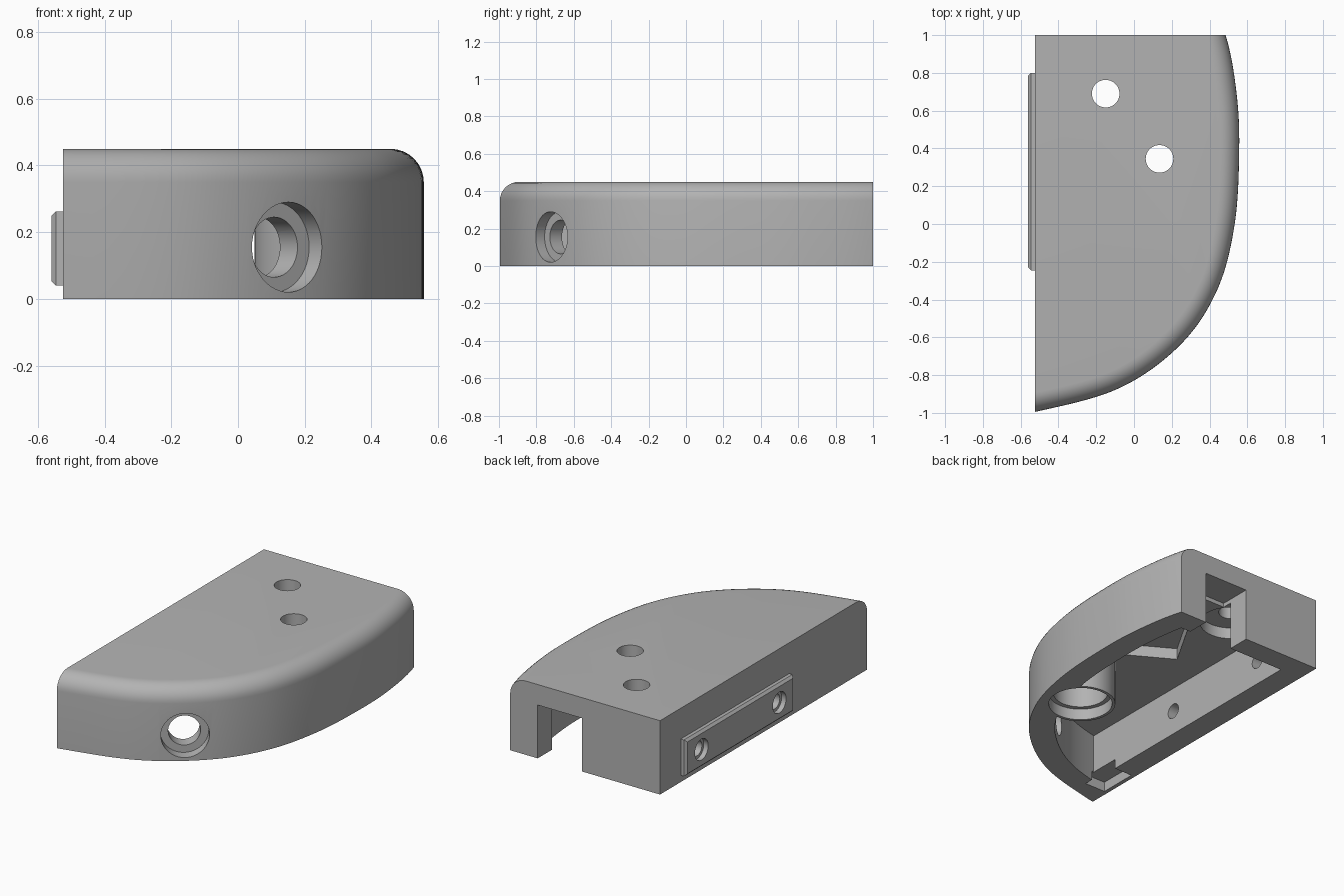
import bpy, bmesh, math
from mathutils import Vector, Matrix
from mathutils.geometry import interpolate_bezier

cube = bpy.data.objects.get("Cube")
if cube:
    bpy.data.objects.remove(cube, do_unlink=True)

grey = bpy.data.materials.new("plain grey")
grey.use_nodes = True
grey.diffuse_color = (0.45, 0.45, 0.45, 1)
grey.node_tree.nodes["Principled BSDF"].inputs["Base Color"].default_value = grey.diffuse_color

# Curved outer edge, running past both flat faces so it can be trimmed
EDGE = [(.36, 1.3), (.485, 1), (.542, .7), (.557, .4), (.533, 0), (.44, -.35),
        (.245, -.64), (-.08, -.87), (-.525, -.995), (-.95, -1.07)]


def smooth_path(points, steps=10):
    p = [Vector(q).to_3d() for q in points]
    p = [2 * p[0] - p[1]] + p + [2 * p[-1] - p[-2]]
    path = []
    for a, b, c, d in zip(p, p[1:], p[2:], p[3:]):
        path += interpolate_bezier(b, b + (c - a) / 6, c - (d - b) / 6, c, steps + 1)[:-1]
    return path + [p[-2]]


PATH = smooth_path(EDGE)


def outline(offset):
    ring = []
    for i, q in enumerate(PATH):
        t = (PATH[min(i + 1, len(PATH) - 1)] - PATH[max(i - 1, 0)]).normalized()
        ring.append(q + Vector((t.y, -t.x, 0)) * offset)
    return ring + [Vector((-.95, 1.4, 0))]


def finish(bm, name):
    bmesh.ops.recalc_face_normals(bm, faces=bm.faces[:])
    mesh = bpy.data.meshes.new(name)
    bm.to_mesh(mesh)
    bm.free()
    mesh.materials.append(grey)
    ob = bpy.data.objects.new(name, mesh)
    bpy.context.collection.objects.link(ob)
    return ob


def slab(name, layers, left, back):
    """Stack of (offset, height) outlines trimmed by the left and back planes."""
    bm = bmesh.new()
    rings = [[bm.verts.new(q + Vector((0, 0, z))) for q in outline(o)] for o, z in layers]
    for low, high in zip(rings, rings[1:]):
        for i in range(len(low)):
            j = (i + 1) % len(low)
            bm.faces.new((low[i], low[j], high[j], high[i]))
    bm.faces.new(rings[0])
    bm.faces.new(rings[-1])
    for co, no in (((left, 0, 0), (-1, 0, 0)), ((0, back, 0), (0, 1, 0))):
        bmesh.ops.bisect_plane(bm, geom=bm.verts[:] + bm.edges[:] + bm.faces[:],
                               plane_co=co, plane_no=no, clear_outer=True)
        bmesh.ops.holes_fill(bm, edges=[e for e in bm.edges if e.is_boundary], sides=0)
    return finish(bm, name)


def box(name, low, high, turn=0, pivot=(0, 0, 0), chamfer=0):
    bm = bmesh.new()
    low, high = Vector(low), Vector(high)
    bmesh.ops.create_cube(bm, size=1, matrix=Matrix.Translation((low + high) / 2)
                          @ Matrix.Diagonal((*(high - low), 1)))
    if chamfer:
        rim = [e for e in bm.edges if all(v.co.x < low.x + .001 for v in e.verts)]
        bmesh.ops.bevel(bm, geom=rim, offset=chamfer, segments=1, affect='EDGES')
    bm.transform(Matrix.Translation(pivot) @ Matrix.Rotation(turn, 4, 'Z'))
    return finish(bm, name)


def rod(name, start, end, radius):
    bm = bmesh.new()
    a, b = Vector(start), Vector(end)
    turn = (b - a).to_track_quat('Z', 'Y').to_matrix().to_4x4()
    bmesh.ops.create_cone(bm, cap_ends=True, segments=48, radius1=radius, radius2=radius,
                          depth=(b - a).length, matrix=Matrix.Translation((a + b) / 2) @ turn)
    return finish(bm, name)


def combine(tool, operation='DIFFERENCE'):
    mod = body.modifiers.new("join", 'BOOLEAN')
    mod.operation, mod.solver, mod.object = operation, 'EXACT', tool
    bpy.context.view_layer.update()
    mesh = bpy.data.meshes.new_from_object(
        body.evaluated_get(bpy.context.evaluated_depsgraph_get()))
    body.modifiers.clear()
    body.data = mesh
    bpy.data.objects.remove(tool, do_unlink=True)


# Shell with a rounded top edge along the curve
R, TOP = .1, .45
layers = [(0, 0)] + [(R * (1 - math.cos(a)), TOP - R + R * math.sin(a))
                     for a in (math.radians(11.25 * k) for k in range(9))]
body = slab("half_housing", layers, -.525, 1)

# Underside cavity, cable notch and shallow pockets
combine(slab("cavity", [(.148, -.1), (.148, .3)], -.378, .86))
combine(box("cable_notch", (0, .8, -.1), (.3, 1.1, .325)))
combine(box("rim_slot", (-.5, -.86, -.1), (-.36, -.62, .06)))
combine(box("angled_pocket", (0, 0, .2), (.38, .5, .37), math.radians(-30), (-.18, .17, 0)))
combine(rod("round_pocket", (-.15, .69, .2), (-.15, .69, .37), .18))

# Stepped round boss hanging inside
X, Y = .25, -.18
combine(rod("boss", (X, Y, .001), (X, Y, .33), .2), 'UNION')
combine(rod("boss_mouth", (X, Y, -.1), (X, Y, .07), .182))
combine(rod("boss_bore", (X, Y, -.1), (X, Y, .3), .155))

# Vertical holes through the top
for x, y in ((-.15, .69), (.135, .345)):
    combine(rod("top_hole", (x, y, .1), (x, y, .6), .073))

# Counterbored port in the curved wall
port = Vector((.14, -.71, .155))
out = Vector((.63, -.777, 0))
combine(rod("port_counterbore", port + out * .2, port - out * .05, .135))
combine(rod("port_bore", port + out * .2, port - out * .26, .09))

# Raised side plate with two stepped screw holes
combine(box("side_plate", (-.56, -.245, .04), (-.5, .8, .262), chamfer=.014), 'UNION')
for y in (.65, -.1):
    combine(rod("screw_head", (-.7, y, .15), (-.53, y, .15), .064))
    combine(rod("screw_hole", (-.7, y, .15), (-.3, y, .15), .046))

bpy.ops.object.select_all(action='DESELECT')
body.select_set(True)
bpy.context.view_layer.objects.active = body
bpy.ops.object.shade_smooth_by_angle(angle=math.radians(30))
